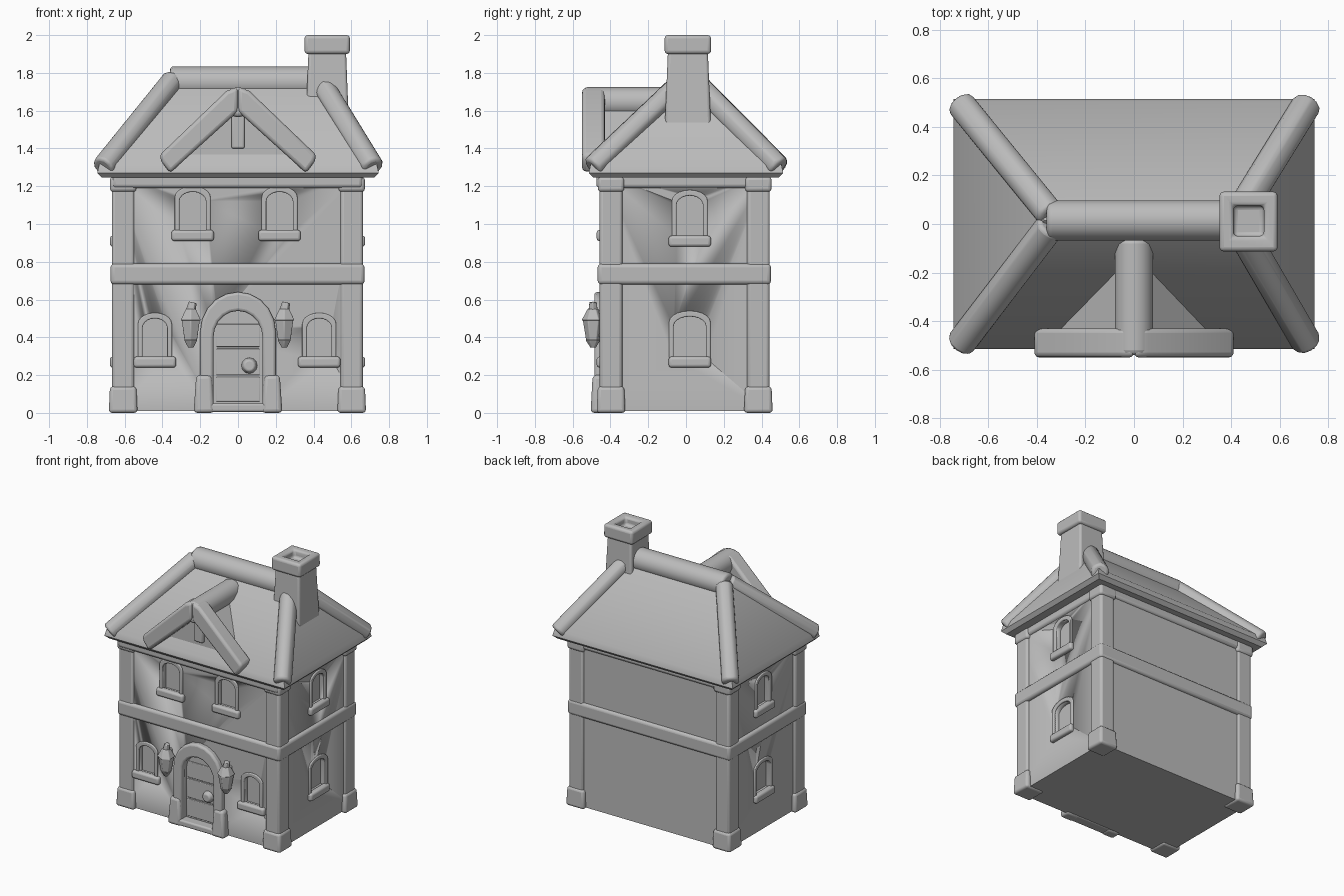
import bpy, bmesh, math
from mathutils import Matrix, Vector

if "Cube" in bpy.data.objects:
    bpy.data.objects.remove(bpy.data.objects["Cube"])

clay = bpy.data.materials.new("clay_grey")
clay.use_nodes = True
GREY = (0.5, 0.5, 0.5, 1)
clay.diffuse_color = GREY
clay.node_tree.nodes["Principled BSDF"].inputs["Base Color"].default_value = GREY


def finish(bm, name, bevel=0.0, matrix=None):
    if matrix:
        bm.transform(matrix)
    bmesh.ops.recalc_face_normals(bm, faces=bm.faces)
    mesh = bpy.data.meshes.new(name)
    bm.to_mesh(mesh)
    bm.free()
    mesh.materials.append(clay)
    obj = bpy.data.objects.new(name, mesh)
    bpy.context.collection.objects.link(obj)
    bpy.ops.object.select_all(action='DESELECT')
    bpy.context.view_layer.objects.active = obj
    obj.select_set(True)
    bpy.ops.object.shade_smooth_by_angle(angle=math.radians(40))
    if bevel:
        mod = obj.modifiers.new("soft_edges", 'BEVEL')
        mod.width, mod.segments, mod.limit_method = bevel, 3, 'ANGLE'
    return obj


def box(name, lo, hi, bevel=0.015, matrix=None, top=1.0):
    """Box between two corners; top scales the upper face."""
    lo, hi = Vector(lo), Vector(hi)
    bm = bmesh.new()
    bmesh.ops.create_cube(bm, size=1)
    for v in bm.verts:
        if v.co.z > 0:
            v.co.x *= top
            v.co.y *= top
        v.co = Vector(c * s for c, s in zip(v.co, hi - lo)) + (lo + hi) / 2
    return finish(bm, name, bevel, matrix)


def prism(name, outline, y0, y1, bevel=0.0, matrix=None):
    """Outline in x, z extruded along y."""
    bm = bmesh.new()
    face = bm.faces.new([bm.verts.new((x, y0, z)) for x, z in outline])
    out = bmesh.ops.extrude_face_region(bm, geom=[face])["geom"]
    moved = [g for g in out if isinstance(g, bmesh.types.BMVert)]
    bmesh.ops.translate(bm, vec=(0, y1 - y0, 0), verts=moved)
    return finish(bm, name, bevel, matrix)


def tube(name, a, b, r0, r1, sides=12, bevel=0.02):
    a, b = Vector(a), Vector(b)
    bm = bmesh.new()
    bmesh.ops.create_cone(bm, cap_ends=True, segments=sides, radius1=r0,
                          radius2=r1, depth=(b - a).length)
    turn = (b - a).to_track_quat('Z', 'Y').to_matrix().to_4x4()
    return finish(bm, name, bevel, Matrix.Translation((a + b) / 2) @ turn)


def arch(x, z, half, height, rise, n=10):
    """Arched outline, starting and ending at the bottom."""
    pts = [(x - half, z)]
    for i in range(n + 1):
        t = math.pi * (1 - i / n)
        pts.append((x + half * math.cos(t), z + height - rise + rise * math.sin(t)))
    return pts + [(x + half, z)]


def cut(target, cutter):
    bpy.context.view_layer.objects.active = target
    mod = target.modifiers.new("opening", 'BOOLEAN')
    mod.operation, mod.solver, mod.object = 'DIFFERENCE', 'EXACT', cutter
    bpy.ops.object.modifier_apply(modifier=mod.name)
    bpy.data.objects.remove(cutter)


# Walls, belt and eave band
walls = box("walls", (-.65, -.445, .01), (.645, .43, 1.27), 0)
box("floor_belt", (-.675, -.468, .68), (.67, .45, .79), .02)
box("eave_band", (-.665, -.475, 1.19), (.66, .445, 1.27), .02)

# Corner posts with foot blocks and capitals
for sx in (-1, 1):
    for sy in (-1, 1):
        side = ("right" if sx < 0 else "left") + ("_front" if sy < 0 else "_back")
        x, y = sx * .605 - .003, sy * .39 - .007

        def block(part, half, z0, z1, top=1.0):
            box(f"{side}_{part}", (x - half, y - half, z0), (x + half, y + half, z1),
                .018, top=top)
        block("post", .06, .05, 1.2)
        block("foot", .076, 0, .14, .92)
        block("capital", .07, 1.17, 1.25)

# Windows: angle of the wall, its distance, offset, sill height, half width, height
FRONT, LEFT, RIGHT = 0, math.pi / 2, -math.pi / 2
windows = [
    (FRONT, .445, -.24, .91, .07, .23), (FRONT, .445, .22, .91, .07, .23),
    (FRONT, .445, -.44, .24, .065, .23), (FRONT, .445, .43, .24, .065, .23),
    (LEFT, .645, .02, .88, .07, .24), (LEFT, .645, .02, .24, .085, .24),
    (RIGHT, .65, -.02, .88, .07, .24), (RIGHT, .65, -.02, .24, .085, .24),
]
for angle, d, u, z, half, h in windows:
    turn = Matrix.Rotation(angle, 4, 'Z')
    hole = arch(u, z + .05, half, h - .02, .05)
    cut(walls, prism("window_cutter", hole, -d - .05, -d + .035, matrix=turn))
    rim = arch(u, z + .05, half + .025, h + .01, .06)
    prism("window_surround", rim + hole[::-1], -d - .01, -d + .01, .006, turn)
    box("window_sill", (u - .112, -d - .028, z), (u + .112, -d + .02, z + .058), .015, turn)

# Doorway with arch, flared jambs, planked door and step
inner = arch(0, .02, .13, .52, .14)
cut(walls, prism("door_cutter", inner, -.55, -.425))
prism("door_arch", arch(0, .02, .2, .62, .21) + inner[::-1], -.485, -.42, .015)
for sx in (-1, 1):
    box("door_jamb_foot", (sx * .18 - .055, -.505, 0), (sx * .18 + .055, -.42, .2), .02, top=.75)
for z, h in ((.06, .13), (.2, .14), (.35, .12)):
    box("door_plank", (-.115, -.434, z), (.115, -.42, z + h), .005)
tube("door_knob", (.06, -.43, .25), (.06, -.465, .25), .045, .03, 12, .008)
box("door_step", (-.19, -.5, .005), (.19, -.42, .05), .012)

# Wall lanterns
for x in (-.25, .245):
    y = -.492
    tube("lantern_base", (x, y, .345), (x, y, .385), .015, .04, 6, .004)
    tube("lantern_glass", (x, y, .385), (x, y, .49), .038, .055, 6, .004)
    tube("lantern_roof", (x, y, .49), (x, y, .55), .062, .03, 6, .004)
    tube("lantern_top", (x, y, .54), (x + .01, y, .585), .028, .022, 6, .004)
    box("lantern_bracket", (x - .018, y, .4), (x + .018, -.43, .54), .01)

# Hipped roof: eave slab and slopes up to the ridge
bm = bmesh.new()
rings = []
for hx, hy, z in ((.72, .49, 1.245), (.745, .515, 1.27), (.735, .505, 1.315)):
    rings.append([bm.verts.new((sx * hx, sy * hy, z))
                  for sx, sy in ((-1, -1), (1, -1), (1, 1), (-1, 1))])
ridge = [bm.verts.new((x, .015, 1.785)) for x in (-.37, .42)]
bm.faces.new(rings[0])
for low, high in zip(rings, rings[1:]):
    for i in range(4):
        j = (i + 1) % 4
        bm.faces.new((low[i], low[j], high[j], high[i]))
a, b, c, d = rings[-1]
for f in ((a, b, ridge[1], ridge[0]), (c, d, ridge[0], ridge[1]),
          (b, c, ridge[1]), (d, a, ridge[0])):
    bm.faces.new(f)
finish(bm, "main_roof")

# Ridge and hip rolls
tube("ridge_roll", (-.36, .015, 1.75), (.46, .015, 1.75), .085, .085, 14)
for x_end, x_eave in ((-.34, -.715), (.43, .715)):
    for sy in (-1, 1):
        tube("hip_roll", (x_eave, sy * .495, 1.298), (x_end, .015 + sy * .02, 1.762), .062, .062)

# Front gable with its chevron boards and ridge roll
prism("gable_roof", [(-.4, 1.29), (0, 1.66), (.39, 1.29)], -.445, -.02)
for sx in (-1, 1):
    prism("gable_board", [(0, 1.725), (sx * .06, 1.705), (sx * .415, 1.365),
                          (sx * .405, 1.33), (sx * .36, 1.27), (0, 1.595)], -.55, -.43, .02)
tube("gable_ridge_roll", (0, -.54, 1.645), (0, -.06, 1.645), .08, .08, 14)
box("gable_post", (-.035, -.47, 1.4), (.035, -.43, 1.62), .01)

# Chimney with a hollow cap
box("chimney_shaft", (.355, -.115, 1.45), (.59, .135, 1.93), .015, top=.84)
cap = box("chimney_cap", (.352, -.113, 1.9), (.592, .133, 2.0), 0)
cut(cap, box("flue_cutter", (.41, -.05, 1.94), (.535, .075, 2.1), 0))
soft = cap.modifiers.new("soft_edges", 'BEVEL')
soft.width, soft.segments = .018, 3
